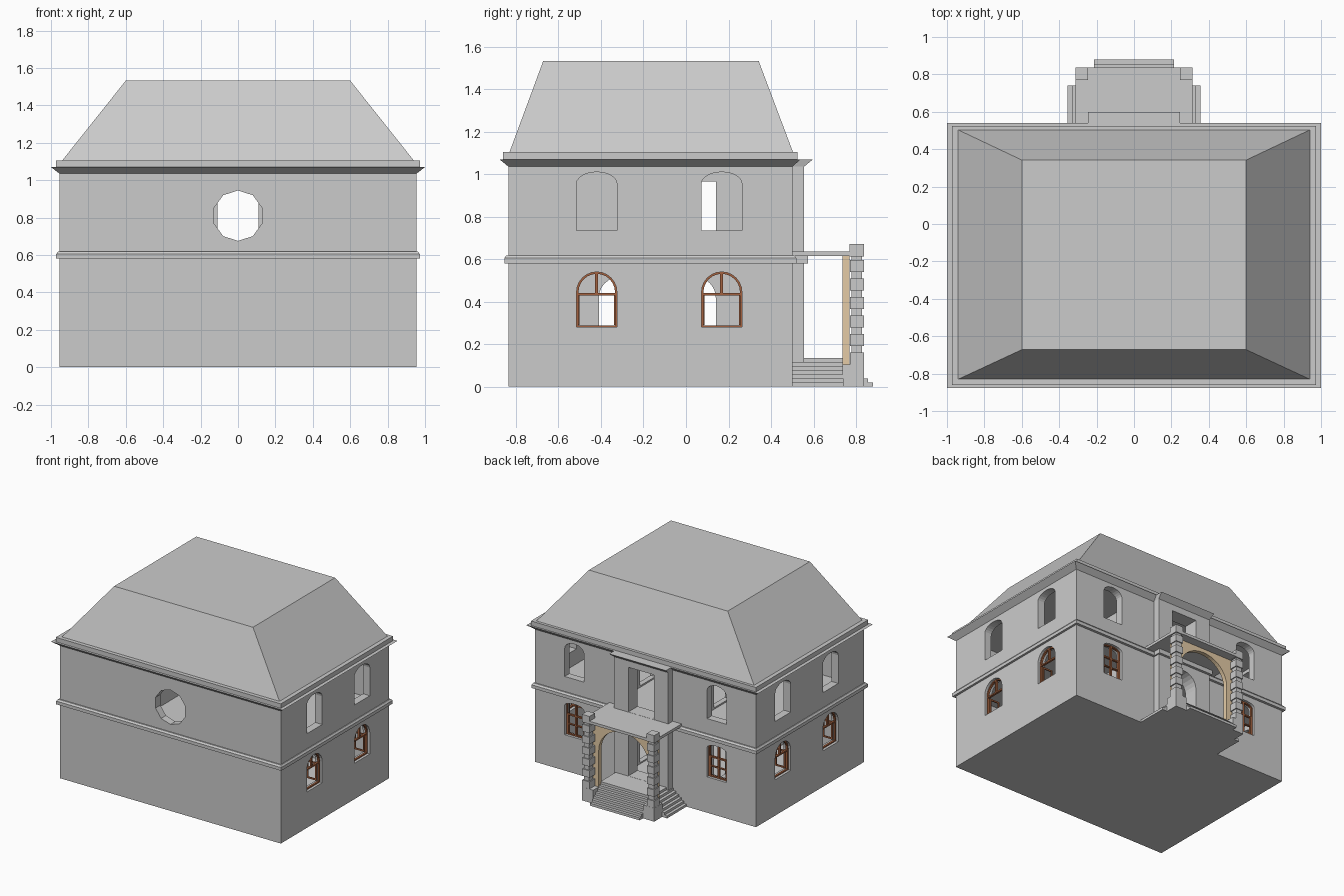
import bpy, bmesh, math

old = bpy.data.objects.get("Cube")
if old:
    bpy.data.objects.remove(old, do_unlink=True)


def material(name, rgb):
    m = bpy.data.materials.new(name)
    m.use_nodes = True
    m.diffuse_color = (*rgb, 1)
    m.node_tree.nodes["Principled BSDF"].inputs["Base Color"].default_value = (*rgb, 1)
    return m


STONE = material("grey stone", (0.6, 0.6, 0.6))
WOOD = material("brown wood", (0.36, 0.12, 0.05))
SAND = material("tan plaster", (0.78, 0.6, 0.38))


def finish(name, bm, mat):
    bmesh.ops.recalc_face_normals(bm, faces=bm.faces)
    mesh = bpy.data.meshes.new(name)
    bm.to_mesh(mesh)
    bm.free()
    mesh.materials.append(mat)
    ob = bpy.data.objects.new(name, mesh)
    bpy.context.scene.collection.objects.link(ob)
    return ob


def prism(name, pts, axis, a, b, mat=STONE):
    """Extrude a 2D outline along an axis from a to b."""
    place = {"x": lambda u, v, d: (d, u, v),
             "y": lambda u, v, d: (u, d, v)}[axis]
    bm = bmesh.new()
    rings = [[bm.verts.new(place(u, v, d)) for u, v in pts] for d in (a, b)]
    for ring in rings:
        bm.faces.new(ring)
    n = len(pts)
    for i in range(n):
        j = (i + 1) % n
        bm.faces.new((rings[0][i], rings[0][j], rings[1][j], rings[1][i]))
    return finish(name, bm, mat)


def frustum(name, low, z0, high, z1, mat=STONE):
    """Block between two rectangles given as x0, x1, y0, y1."""
    bm = bmesh.new()
    rings = []
    for (x0, x1, y0, y1), z in ((low, z0), (high, z1)):
        rings.append([bm.verts.new((x, y, z)) for x, y in
                      ((x0, y0), (x1, y0), (x1, y1), (x0, y1))])
        bm.faces.new(rings[-1])
    for i in range(4):
        j = (i + 1) % 4
        bm.faces.new((rings[0][i], rings[0][j], rings[1][j], rings[1][i]))
    return finish(name, bm, mat)


def box(name, x0, x1, y0, y1, z0, z1, mat=STONE):
    return frustum(name, (x0, x1, y0, y1), z0, (x0, x1, y0, y1), z1, mat)


def cut(ob, cutter, keep=False):
    mod = ob.modifiers.new("opening", "BOOLEAN")
    mod.operation = "DIFFERENCE"
    mod.solver = "EXACT"
    mod.object = cutter
    bpy.context.view_layer.objects.active = ob
    bpy.ops.object.modifier_apply(modifier=mod.name)
    if not keep:
        bpy.data.objects.remove(cutter, do_unlink=True)


def rect(u0, u1, z0, z1):
    return [(u0, z0), (u1, z0), (u1, z1), (u0, z1)]


def arch(u, half, z0, spring, rise, n=12):
    top = [(u + half * math.cos(math.pi * i / n), spring + rise * math.sin(math.pi * i / n))
           for i in range(n + 1)]
    return [(u - half, z0), (u + half, z0)] + top


W, FRONT, BACK, THICK = 0.955, -0.835, 0.5, 0.06

# Hollow house body and the projecting entrance bay
body = box("house_walls", -W, W, FRONT, BACK, 0, 1.04)
for z0, z1 in ((0.02, 0.585), (0.61, 1.036)):
    cut(body, box("room", -W + THICK, W - THICK, FRONT + THICK, BACK - THICK, z0, z1))
bay = box("entrance_bay", -0.235, 0.235, 0.49, 0.555, 0, 1.04)
for outline in (arch(0, 0.11, 0.136, 0.42, 0.11), rect(-0.11, 0.11, 0.636, 0.985)):
    door = prism("door_opening", outline, "y", 0.4, 0.6)
    cut(body, door, keep=True)
    cut(bay, door)

# Ten-sided window on the plain side
cut(body, prism("round_opening",
                [(0.135 * math.sin(math.tau * i / 10), 0.81 + 0.135 * math.cos(math.tau * i / 10))
                 for i in range(10)], "y", FRONT - 0.1, FRONT + 0.1))


def frame(name, axis, face, sign, u, half, spring, rise, opened):
    """Wooden window frame set inside a wall opening."""
    a, b = face - sign * 0.02, face - sign * 0.036
    ring = prism(name, arch(u, half, 0.28, spring, rise), axis, a, b, WOOD)
    cut(ring, prism("hole", arch(u, half - 0.009, 0.289, spring, rise - 0.009),
                    axis, a + sign * 0.1, b - sign * 0.1, WOOD))
    prism(name + "_transom", rect(u - half, u + half, 0.43, 0.441), axis, a, b, WOOD)
    low = 0.435 if opened else 0.285
    prism(name + "_mullion", rect(u - 0.007, u + 0.007, low, spring + rise - 0.004), axis, a, b, WOOD)
    if opened:
        # Casements swung inwards against the jambs
        for s in (-1, 1):
            u0 = u + s * (half - 0.009)
            for d, w in ((0.04, 0.012), (0.115, 0.012)):
                prism(name + "_casement_stile", rect(u0 - 0.004, u0 + 0.004, 0.29, 0.43),
                      axis, face - sign * d, face - sign * (d + w), WOOD)
            for z in (0.29, 0.418):
                prism(name + "_casement_rail", rect(u0 - 0.004, u0 + 0.004, z, z + 0.012),
                      axis, face - sign * 0.04, face - sign * 0.127, WOOD)
    else:
        for s in (-1, 1):
            u0 = u + s * (half - 0.013)
            prism(name + "_stile", rect(u0 - 0.006, u0 + 0.006, 0.285, 0.435), axis, a, b, WOOD)
        prism(name + "_bar", rect(u - half, u + half, 0.358, 0.366), axis, a, b, WOOD)


# Windows: two per floor on each end, two per floor beside the entrance
windows = [("x", s * W, s, y, 0.095, 0.445, 0.095, True) for s in (-1, 1) for y in (-0.42, 0.168)]
windows += [("y", BACK, 1, x, 0.083, 0.51, 0.03, False) for x in (-0.615, 0.615)]
for axis, face, sign, u, half, spring, rise, opened in windows:
    for outline in (arch(u, half, 0.28, spring, rise), arch(u, half, 0.735, 0.955, 0.055)):
        cut(body, prism("opening", outline, axis, face - 0.1, face + 0.1))
    frame("window_frame", axis, face, sign, u, half, spring, rise, opened)

# Inner partitions with doorways
for s in (-1, 1):
    wall = prism("partition", rect(FRONT + 0.05, BACK - 0.05, 0.01, 1.038), "x", s * 0.3, s * 0.34)
    for outline in (arch(-0.315, 0.095, 0.03, 0.42, 0.095), arch(0.045, 0.095, 0.03, 0.42, 0.095),
                    rect(-0.05, 0.14, 0.63, 0.965)):
        cut(wall, prism("doorway", outline, "x", s * 0.2, s * 0.45))

# Belt course, cornice and hipped roof
box("belt_course", -0.972, 0.972, -0.855, 0.52, 0.58, 0.605)
frustum("belt_cap", (-0.972, 0.972, -0.855, 0.52), 0.605, (-0.962, 0.962, -0.845, 0.51), 0.618)
box("bay_belt", -0.245, 0.245, 0.45, 0.575, 0.58, 0.615)
frustum("cornice", (-W, W, FRONT, BACK), 1.035, (-1, 1, -0.878, 0.54), 1.07)
frustum("bay_cornice", (-0.235, 0.235, 0.45, 0.555), 1.035, (-0.245, 0.245, 0.45, 0.598), 1.07)
box("eaves_band", -0.972, 0.972, -0.86, 0.525, 1.068, 1.105)
frustum("roof", (-0.94, 0.94, -0.83, 0.503), 1.105, (-0.6, 0.6, -0.672, 0.342), 1.532)

# Porch floor and steps on three sides
STEPS = 7
for i in range(STEPS):
    top = 0.135 * (STEPS - i) / STEPS
    half = 0.22 + 0.0225 * i
    box("side_step", -half, half, 0.49, 0.74, 0, top)
    box("entry_step", -0.215, 0.215, 0.7, 0.742 + 0.0228 * i, 0, top)

# Rusticated porch pillars
for s in (-1, 1):
    def pillar_block(name, inset, y0, z0, z1):
        x0, x1 = sorted((s * (0.247 + inset), s * (0.312 - inset)))
        box(name, x0, x1, y0 + inset, 0.838 - inset, z0, z1)

    x0, x1 = sorted((s * 0.215, s * 0.312))
    box("pillar_base", x0, x1, 0.737, 0.838, 0, 0.105)
    pillar_block("pillar_core", 0.009, 0.77, 0.1, 0.62)
    for i in range(6):
        z = 0.105 + i * 0.087
        pillar_block("pillar_block", 0.001, 0.77, z, z + 0.055)
    pillar_block("pillar_cap", 0, 0.77, 0.612, 0.672)

# Plaster arch and balcony slab
portal = prism("porch_arch", rect(-0.285, 0.285, 0.105, 0.616), "y", 0.737, 0.77, SAND)
cut(portal, prism("hole", arch(0, 0.215, 0.05, 0.39, 0.195, 20), "y", 0.6, 0.9))
box("balcony_slab", -0.312, 0.312, 0.49, 0.838, 0.614, 0.635)
